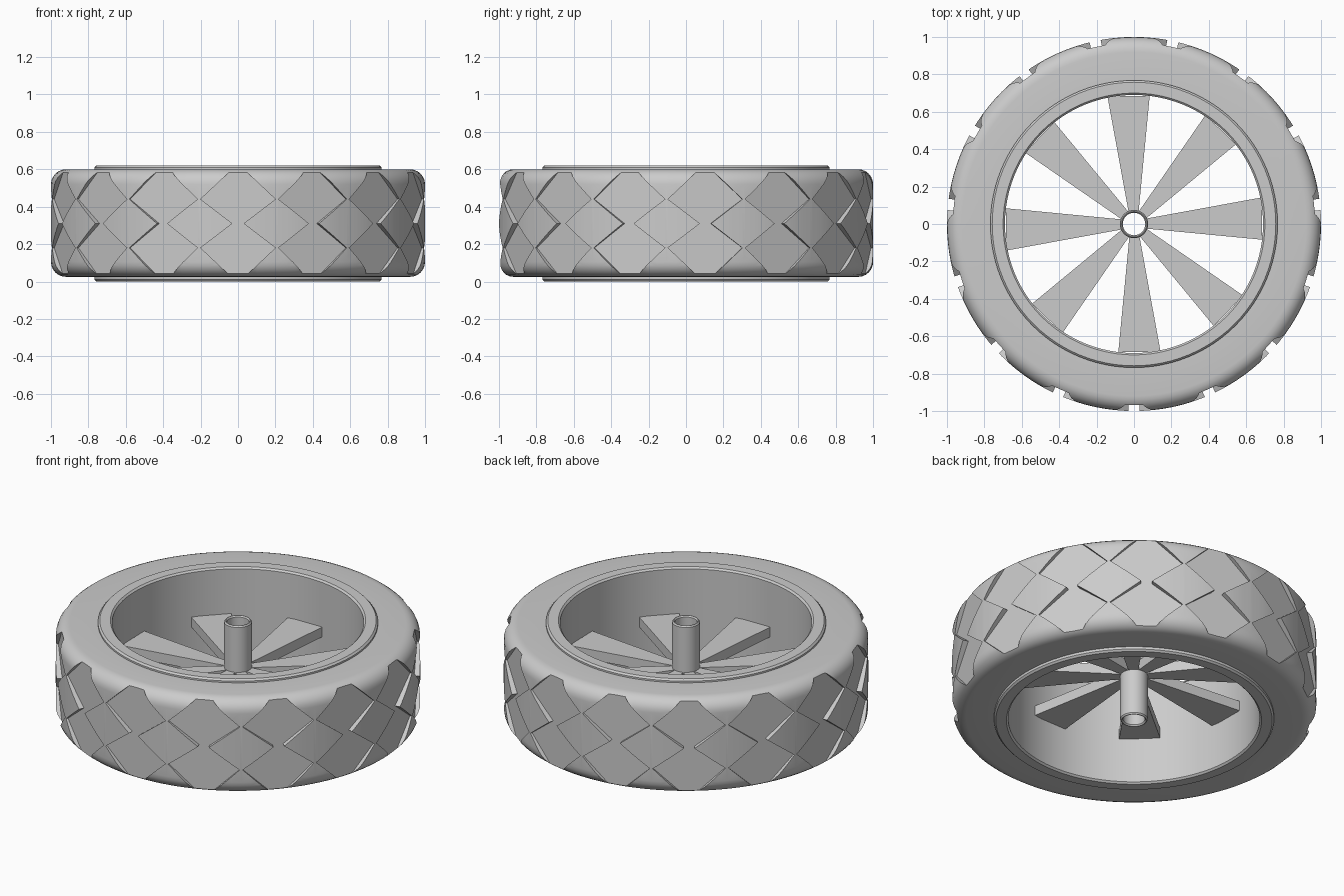
import bpy, bmesh, math
from mathutils import Matrix, Vector

cube = bpy.data.objects.get("Cube")
if cube:
    bpy.data.objects.remove(cube, do_unlink=True)

grey = bpy.data.materials.new("plain_grey")
grey.use_nodes = True
colour = (0.6, 0.6, 0.6, 1)
grey.diffuse_color = colour
grey.node_tree.nodes["Principled BSDF"].inputs["Base Color"].default_value = colour

MID = 0.31      # mid height of the wheel
BLOCKS = 15     # tread cuts around the tyre


def make_object(name, bm):
    bmesh.ops.recalc_face_normals(bm, faces=bm.faces)
    mesh = bpy.data.meshes.new(name)
    bm.to_mesh(mesh)
    bm.free()
    mesh.materials.append(grey)
    obj = bpy.data.objects.new(name, mesh)
    bpy.context.collection.objects.link(obj)
    return obj


def smooth(obj, angle=30):
    bpy.ops.object.select_all(action="DESELECT")
    obj.select_set(True)
    bpy.context.view_layer.objects.active = obj
    bpy.ops.object.shade_smooth_by_angle(angle=math.radians(angle))


def lathe(name, profile, steps):
    """Spin a closed (radius, z) profile around the z axis."""
    bm = bmesh.new()
    rings = []
    for i in range(steps):
        a = math.tau * i / steps
        rings.append([bm.verts.new((r * math.cos(a), r * math.sin(a), z)) for r, z in profile])
    for i, ring in enumerate(rings):
        after = rings[(i + 1) % steps]
        for j in range(len(profile)):
            k = (j + 1) % len(profile)
            bm.faces.new((ring[j], after[j], after[k], ring[k]))
    return make_object(name, bm)


def prism(bm, outline, direction, matrix):
    """Extrude a flat outline along a direction, then place it."""
    face = bm.faces.new([bm.verts.new(p) for p in outline])
    new = bmesh.ops.extrude_face_region(bm, geom=[face])["geom"]
    moved = [v for v in new if isinstance(v, bmesh.types.BMVert)]
    bmesh.ops.translate(bm, verts=moved, vec=Vector(direction))
    bmesh.ops.transform(bm, matrix=matrix, verts=list(face.verts) + moved)


# Tyre with rounded shoulders
def shoulder(z, start):
    arc = [math.radians(start + 15 * i) for i in range(7)]
    return [(0.92 + 0.08 * math.cos(a), z + 0.08 * math.sin(a)) for a in arc]


tyre = lathe("tyre", [(0.75, 0.025)] + shoulder(0.105, -90) + shoulder(0.52, 0) + [(0.75, 0.6)], 120)

# Tread cuts: flat-floored double diamonds around the tyre
right_side = [(0.02, 0.3), (0.2, 0.13), (0.03, 0), (0.2, -0.13), (0.02, -0.3)]
outline = right_side + [(-y, z) for y, z in reversed(right_side)]
bm = bmesh.new()
for i in range(BLOCKS):
    turn = Matrix.Rotation(math.tau * i / BLOCKS - math.pi / 2, 4, "Z")
    prism(bm, [(0.968, y, z + MID) for y, z in outline], (0.15, 0, 0), turn)
cutter = make_object("tread_cutter", bm)
cutter.hide_render = True

cut = tyre.modifiers.new("tread", "BOOLEAN")
cut.operation = "DIFFERENCE"
cut.solver = "EXACT"
cut.object = cutter
bpy.context.view_layer.objects.active = tyre
bpy.ops.object.modifier_apply(modifier=cut.name)
bpy.data.objects.remove(cutter, do_unlink=True)
smooth(tyre, 18)

# Rim band with chamfered lips
rim = lathe("rim", [(0.69, 0.01), (0.7, 0), (0.758, 0), (0.768, 0.01),
                    (0.768, 0.61), (0.758, 0.62), (0.7, 0.62), (0.69, 0.61)], 96)
smooth(rim)

# Hub tube
hub = lathe("hub", [(0.06, 0.008), (0.066, 0), (0.07, 0), (0.076, 0.008),
                    (0.076, 0.612), (0.07, 0.62), (0.066, 0.62), (0.06, 0.612)], 40)
smooth(hub)

# Eight flat tapering spokes
bm = bmesh.new()
for i in range(8):
    turn = Matrix.Rotation(math.tau * i / 8, 4, "Z")
    blade = [(0.07, -0.025, 0.28), (0.686, -0.084, 0.28), (0.683, 0.142, 0.28), (0.07, 0.03, 0.28)]
    prism(bm, blade, (0, 0, 0.06), turn)
make_object("spokes", bm)
